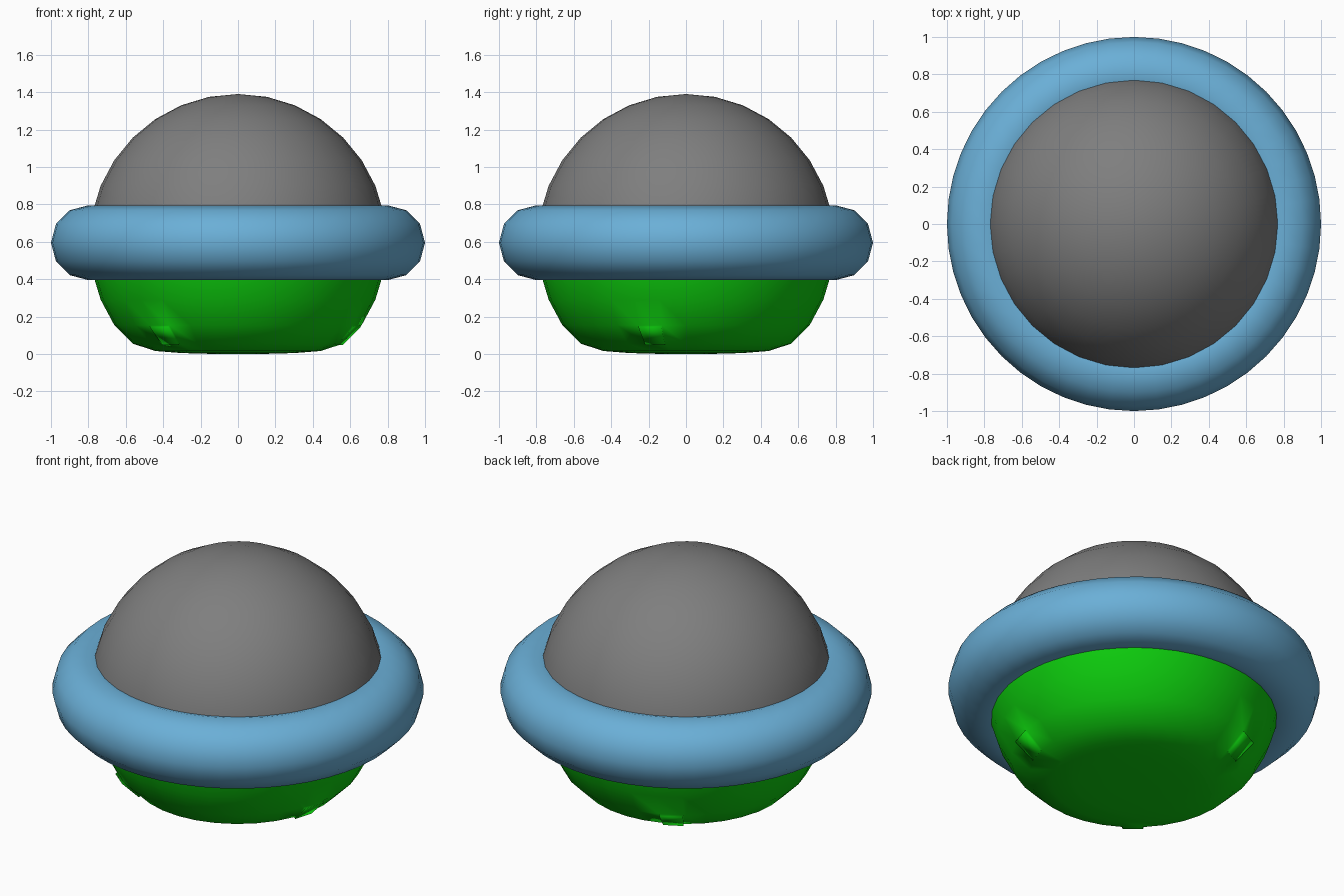
import bpy, bmesh, math
from mathutils import Vector

if "Cube" in bpy.data.objects:
    bpy.data.objects.remove(bpy.data.objects["Cube"])

R, CZ, SEG = 0.795, 0.595, 32


def material(name, rgb):
    m = bpy.data.materials.new(name)
    m.diffuse_color = (*rgb, 1)
    m.use_nodes = True
    m.node_tree.nodes["Principled BSDF"].inputs["Base Color"].default_value = m.diffuse_color
    return m


GREY = material("dome grey", (0.21, 0.21, 0.21))
BLUE = material("ring blue", (0.145, 0.43, 0.68))
GREEN = material("hull green", (0.004, 0.6, 0.004))


def finish(name, bm, mat):
    bmesh.ops.recalc_face_normals(bm, faces=bm.faces[:])
    for f in bm.faces:
        f.smooth = True
    me = bpy.data.meshes.new(name)
    bm.to_mesh(me)
    bm.free()
    me.materials.append(mat)
    ob = bpy.data.objects.new(name, me)
    bpy.context.collection.objects.link(ob)
    return ob


def revolve(profile, pole_z, segs):
    """Rings of (radius, z) closed by a fan to a pole; returns bmesh and face rows."""
    bm = bmesh.new()
    rings = []
    for r, z in profile:
        rings.append([bm.verts.new((r * math.cos(math.tau * i / segs),
                                    r * math.sin(math.tau * i / segs), z))
                      for i in range(segs)])
    rows = []
    for a, b in zip(rings, rings[1:]):
        rows.append([bm.faces.new((a[i], a[(i + 1) % segs], b[(i + 1) % segs], b[i]))
                     for i in range(segs)])
    pole = bm.verts.new((0, 0, pole_z))
    last = rings[-1]
    for i in range(segs):
        bm.faces.new((last[i], last[(i + 1) % segs], pole))
    return bm, rows


# Dome: upper hemisphere
step = math.pi / 16
bm, _ = revolve([(R * math.cos(k * step), CZ + R * math.sin(k * step))
                 for k in range(8)], CZ + R, SEG)
finish("dome", bm, GREY)

# Lower hull: hemisphere with a flattened base
base_z = {4: 0.055, 5: 0.016, 6: 0.005, 7: 0.001}
bm, rows = revolve([(R * math.cos(k * step), base_z.get(k, CZ - R * math.sin(k * step)))
                    for k in range(8)], 0.0, SEG)

# Three small raised pads on single hull panels
bm.normal_update()
for index in (10, 20, 30):
    face = rows[3][index]
    a = math.tau * (index + 0.5) / SEG
    out = Vector((math.cos(a), math.sin(a), -0.9)).normalized()
    new = bmesh.ops.extrude_discrete_faces(bm, faces=[face])["faces"]
    bmesh.ops.translate(bm, vec=out * 0.012, verts=new[0].verts[:])
finish("lower_hull", bm, GREEN)

# Ring around the waist
bpy.ops.mesh.primitive_torus_add(major_segments=48, minor_segments=12,
                                 major_radius=0.8, minor_radius=0.2,
                                 location=(0, 0, CZ))
ring = bpy.context.object
ring.name = "ring"
ring.data.materials.append(BLUE)
bpy.ops.object.shade_smooth()
